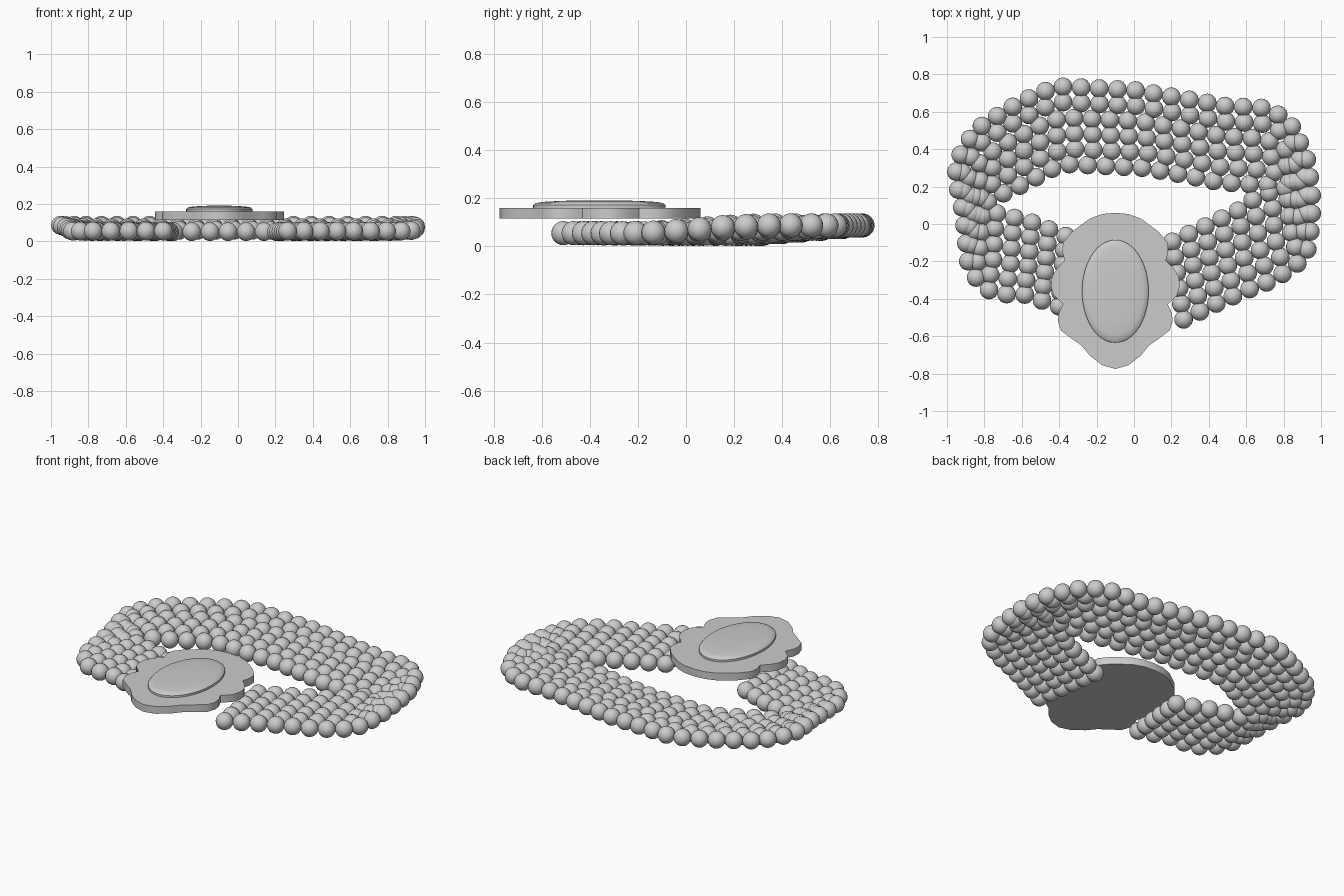
import bpy, bmesh, math
from mathutils import Vector, Matrix

if "Cube" in bpy.data.objects:
    bpy.data.objects.remove(bpy.data.objects["Cube"])

ROWS, BEAD_R, STEP = 6, 0.05, 0.097


def finish(bm, name, angle=35):
    bmesh.ops.recalc_face_normals(bm, faces=bm.faces)
    me = bpy.data.meshes.new(name)
    bm.to_mesh(me)
    bm.free()
    ob = bpy.data.objects.new(name, me)
    bpy.context.collection.objects.link(ob)
    bpy.ops.object.select_all(action='DESELECT')
    ob.select_set(True)
    bpy.context.view_layer.objects.active = ob
    bpy.ops.object.shade_smooth_by_angle(angle=math.radians(angle))
    return ob


# band edges, front left -> back -> front right: outer x, y, inner x, y
band = [
    (-.40, -.44, -.365, -.065), (-.59, -.375, -.555, .01), (-.69, -.375, -.65, .035),
    (-.785, -.35, -.73, .055), (-.85, -.28, -.77, .07), (-.89, -.19, -.785, .08),
    (-.90, -.05, -.79, .09), (-.92, .10, -.79, .10), (-.95, .23, -.785, .11),
    (-.95, .33, -.78, .12), (-.85, .50, -.73, .15), (-.68, .61, -.62, .20),
    (-.505, .70, -.44, .295), (-.40, .735, -.345, .32), (0, .715, .06, .30),
    (.29, .665, .26, .265), (.49, .63, .45, .225), (.69, .62, .65, .21),
    (.78, .58, .72, .21), (.855, .51, .77, .205), (.93, .33, .805, .195),
    (.95, .17, .81, .19), (.95, 0, .805, .18), (.92, -.17, .76, .165),
    (.845, -.235, .72, .165), (.74, -.30, .65, .14), (.635, -.34, .565, .075),
    (.45, -.42, .39, -.01), (.265, -.51, .205, -.095),
]


def row_path(t):
    pts = []
    for ox, oy, ix, iy in band:
        s = min(max((oy + .2) / .5, 0), 1)
        outer = Vector((ox, oy, .055 + .032 * s * s * (3 - 2 * s)))
        pts.append(outer.lerp(Vector((ix, iy, .052)), t))
    return pts


def resample(pts, step):
    lens = [(b - a).length for a, b in zip(pts, pts[1:])]
    n = max(2, round(sum(lens) / step))
    step = sum(lens) / n
    out, i, done = [], 0, 0
    for k in range(n + 1):
        d = k * step
        while i < len(lens) - 1 and d > done + lens[i]:
            done += lens[i]
            i += 1
        out.append(pts[i].lerp(pts[i + 1], min(1, (d - done) / lens[i])))
    return out


# bead strands
for r in range(ROWS):
    bm = bmesh.new()
    for p in resample(row_path(r / (ROWS - 1)), STEP):
        bmesh.ops.create_uvsphere(bm, u_segments=18, v_segments=12, radius=BEAD_R,
                                  matrix=Matrix.Translation(p))
    finish(bm, f"bead_strand_{r + 1}", 60)

# scalloped clasp plate, right half mirrored about its axis
CX = -.10
half = [(0, .06), (.07, .053), (.135, .03), (.23, -.04), (.28, -.10), (.283, -.15),
        (.27, -.195), (.31, -.235), (.338, -.28), (.345, -.33), (.33, -.38),
        (.28, -.43), (.302, -.475), (.307, -.52), (.29, -.57), (.23, -.615),
        (.18, -.65), (.135, -.705), (.07, -.755), (0, -.775)]
outline = half + [(-x, y) for x, y in half[-2:0:-1]]
bm = bmesh.new()
low = [bm.verts.new((CX + x, y, .115)) for x, y in outline]
high = [bm.verts.new((CX + x, y, .16)) for x, y in outline]
bm.faces.new(low)
bm.faces.new(high)
for i in range(len(outline)):
    j = (i + 1) % len(outline)
    bm.faces.new((low[i], low[j], high[j], high[i]))
finish(bm, "clasp_plate", 50)

# oval domed stone: scale and height of each ring
bm = bmesh.new()
N, rings = 64, []
for s, z in [(1, .15), (1, .172), (.96, .18), (.85, .185), (.6, .189), (.3, .191)]:
    rings.append([bm.verts.new((CX + .178 * s * math.cos(a), -.36 + .275 * s * math.sin(a), z))
                  for a in (2 * math.pi * k / N for k in range(N))])
for a, b in zip(rings, rings[1:]):
    for i in range(N):
        j = (i + 1) % N
        bm.faces.new((a[i], a[j], b[j], b[i]))
bm.faces.new(rings[0])
bm.faces.new(rings[-1])
finish(bm, "oval_stone", 35)
